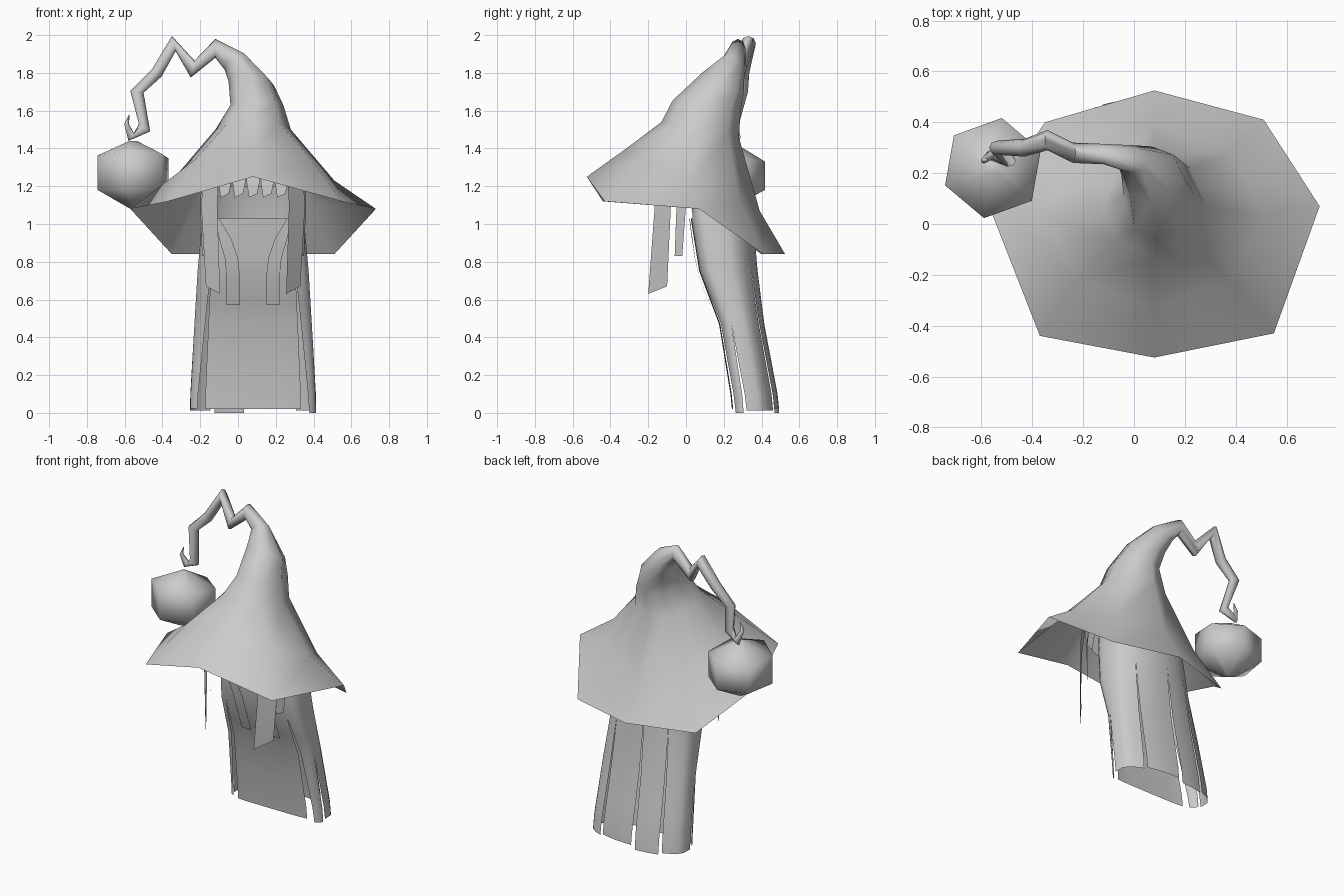
import bpy
import bmesh
from math import sin, cos, radians, pi

if "Cube" in bpy.data.objects:
    bpy.data.objects.remove(bpy.data.objects["Cube"], do_unlink=True)

MID = 0.08  # the figure's own centre line in x

grey = bpy.data.materials.new("plain grey")
grey.use_nodes = True
grey.diffuse_color = (0.6, 0.6, 0.6, 1)
grey.node_tree.nodes["Principled BSDF"].inputs["Base Color"].default_value = grey.diffuse_color


def finish(name, bm, angle=60):
    """Weld a bmesh, turn it into an object and shade it."""
    bmesh.ops.remove_doubles(bm, verts=bm.verts[:], dist=0.0005)
    mesh = bpy.data.meshes.new(name)
    bm.to_mesh(mesh)
    bm.free()
    mesh.materials.append(grey)
    obj = bpy.data.objects.new(name, mesh)
    bpy.context.collection.objects.link(obj)
    bpy.ops.object.select_all(action="DESELECT")
    obj.select_set(True)
    bpy.context.view_layer.objects.active = obj
    bpy.ops.object.shade_smooth_by_angle(angle=radians(angle))
    return obj


def loft(bm, rows, closed=False, cap_start=False, cap_end=False):
    """Skin rows of points that all have the same count."""
    grid = [[bm.verts.new(p) for p in row] for row in rows]
    count = len(grid[0])
    for low, high in zip(grid, grid[1:]):
        for j in range(count if closed else count - 1):
            k = (j + 1) % count
            bm.faces.new((low[j], low[k], high[k], high[j]))
    if cap_start:
        bm.faces.new(grid[0][::-1])
    if cap_end:
        bm.faces.new(grid[-1])


# Hat: drooping octagonal brim, cone, then a crooked tip ending in a hook
brim = [(0.08, -0.525, 1.25), (0.55, -0.43, 1.12), (0.73, 0.07, 1.08), (0.51, 0.41, 0.84),
        (0.08, 0.525, 0.84), (-0.35, 0.4, 0.84), (-0.57, 0.07, 1.08), (-0.37, -0.44, 1.12)]


def hat_ring(centre, size, tilt=(0, 0)):
    """Eight points on an ellipse; tilt lifts its +x and +y sides."""
    ring = []
    for i in range(8):
        c, s = cos(i * pi / 4 - pi / 2), sin(i * pi / 4 - pi / 2)
        ring.append((centre[0] + size[0] * c, centre[1] + size[1] * s,
                     centre[2] + tilt[0] * c + tilt[1] * s))
    return ring


cone = [
    hat_ring((MID, 0.03, 1.23), (0.43, 0.36), (0, -0.16)),
    hat_ring((MID, 0.075, 1.5), (0.2, 0.205), (0, -0.04)),
    hat_ring((0.1, 0.11, 1.63), (0.14, 0.18), (0, -0.025)),
    hat_ring((0.07, 0.195, 1.745), (0.12, 0.11), (-0.01, -0.055)),
    hat_ring((-0.01, 0.255, 1.85), (0.06, 0.055), (0.035, -0.04)),
]
tip = [
    hat_ring((-0.12, 0.275, 1.93), (0, 0.04), (0.05, 0)),
    hat_ring((-0.24, 0.28, 1.82), (0.01, 0.04), (0.045, 0)),
    hat_ring((-0.34, 0.33, 1.955), (-0.01, 0.04), (0.04, 0)),
    hat_ring((-0.43, 0.3, 1.8), (-0.025, 0.035), (0.02, 0)),
    hat_ring((-0.535, 0.3, 1.7), (-0.035, 0.028), (0.005, 0)),
    hat_ring((-0.495, 0.25, 1.51), (-0.03, 0.025), (0.02, 0)),
    hat_ring((-0.565, 0.27, 1.46), (0.015, 0.02), (0.02, 0)),
    hat_ring((-0.59, 0.25, 1.53), (0.012, 0.012)),
    hat_ring((-0.575, 0.25, 1.58), (0.002, 0.002)),
]
bm = bmesh.new()
loft(bm, [brim] + cone + tip, closed=True, cap_end=True)
finish("hat", bm, 80)

# Orb: six-sided lantern hanging from the hook
bm = bmesh.new()
rings = []
for radius, z, lean in ((0.015, 1.08, 0), (0.2, 1.18, 0), (0.2, 1.355, -0.12), (0.02, 1.44, 0)):
    turns = [radians(20 + 60 * i) for i in range(6)]
    rings.append([(-0.555 + radius * cos(a), 0.22 + radius * sin(a),
                   z + lean * radius * sin(a)) for a in turns])
loft(bm, rings, closed=True, cap_start=True, cap_end=True)
finish("hanging_orb", bm, 80)

# Robe: tube leaning back, round behind and squared in front, cut into strips
SECTIONS = [(0, 0.37, 0.335, 0.125), (0.1, 0.36, 0.333, 0.125), (0.47, 0.295, 0.312, 0.12),
            (0.75, 0.225, 0.295, 0.155), (1.03, 0.19, 0.27, 0.165), (1.2, 0.16, 0.25, 0.14)]
TOP = SECTIONS[-1][0]
SQUARE = 5  # exponent of the squared front


def robe_section(z):
    """Centre y and the two radii of the robe at a height."""
    for a, b in zip(SECTIONS, SECTIONS[1:]):
        if z <= b[0]:
            t = (z - a[0]) / (b[0] - a[0])
            return [p + (q - p) * t for p, q in zip(a[1:], b[1:])]


def robe_point(degrees, z):
    cy, rx, ry = robe_section(z)
    c, s = cos(radians(degrees)), sin(radians(degrees))
    if s < 0:
        c = abs(c) ** (2 / SQUARE) * (1 if c > 0 else -1)
        s = -abs(s) ** (2 / SQUARE)
    return (MID + rx * c, cy + ry * s, z)


def robe_strip(bm, first, second, bottom, top, columns):
    """Strip between two slits, each given as angle, top height and gap."""
    heights = {bottom, 0.1, 0.25, 0.47, 0.6, 0.75, 0.85, 1.03, top}
    rows = []
    for z in sorted(h for h in heights if bottom <= h <= top):
        a = first[0] + first[2] * max(0, 1 - z / first[1])
        b = second[0] - second[2] * max(0, 1 - z / second[1])
        rows.append([robe_point(a + (b - a) * i / columns, z) for i in range(columns + 1)])
    loft(bm, rows)


slits = [(-60, 0.75, 18), (-8, 0.47, 3), (50, 0.8, 2.5), (96, 0.85, 2.5),
         (130, 0.8, 2.5), (188, 0.47, 3), (240, 0.75, 18)]
bm = bmesh.new()
robe_strip(bm, (-120, 1, 0), (-60, 1, 0), 0.02, 1.03, 6)
for i, (first, second) in enumerate(zip(slits, slits[1:])):
    robe_strip(bm, first, second, 0.012 * (i % 3), TOP, 4)
finish("robe", bm)

# Paired pieces: lapels on the chest, and long and short locks of hair
for side, s in (("left", 1), ("right", -1)):
    bm = bmesh.new()
    rows = []
    for z, inner, outer in ((0.57, 0.07, 0.14), (0.72, 0.07, 0.14), (0.82, 0.08, 0.15),
                            (0.92, 0.115, 0.18), (1.03, 0.18, 0.195)):
        cy, rx, ry = robe_section(z)
        rows.append([(MID + s * d, cy - ry * (1 - (d / rx) ** SQUARE) ** (1 / SQUARE) - 0.012, z)
                     for d in (inner, outer)])
    loft(bm, rows)
    finish(side + "_lapel", bm)

    bm = bmesh.new()
    loft(bm, [[(MID + s * 0.175, -0.2, 0.63), (MID + s * 0.25, -0.1, 0.67)],
              [(MID + s * 0.19, -0.165, 1.1), (MID + s * 0.275, -0.08, 1.1)],
              [(MID + s * 0.18, -0.14, 1.3), (MID + s * 0.26, -0.06, 1.3)]])
    finish(side + "_long_lock", bm)

    bm = bmesh.new()
    loft(bm, [[(MID + s * 0.24, -0.06, 0.83), (MID + s * 0.27, -0.02, 0.83)],
              [(MID + s * 0.25, -0.05, 1.1), (MID + s * 0.28, 0, 1.1)],
              [(MID + s * 0.24, -0.04, 1.3), (MID + s * 0.27, 0.02, 1.3)]])
    finish(side + "_short_lock", bm)

# Fringe: tapered tufts under the front of the brim
bm = bmesh.new()
for i in range(-2, 3):
    x, y = MID + 0.075 * i, -0.19 + 0.012 * i * i
    loft(bm, [[(x - 0.022, y, 1.14), (x + 0.022, y, 1.16)],
              [(x - 0.034, y, 1.22), (x + 0.034, y, 1.22)],
              [(x - 0.0375, y + 0.02, 1.3), (x + 0.0375, y + 0.02, 1.3)]])
finish("fringe", bm)
